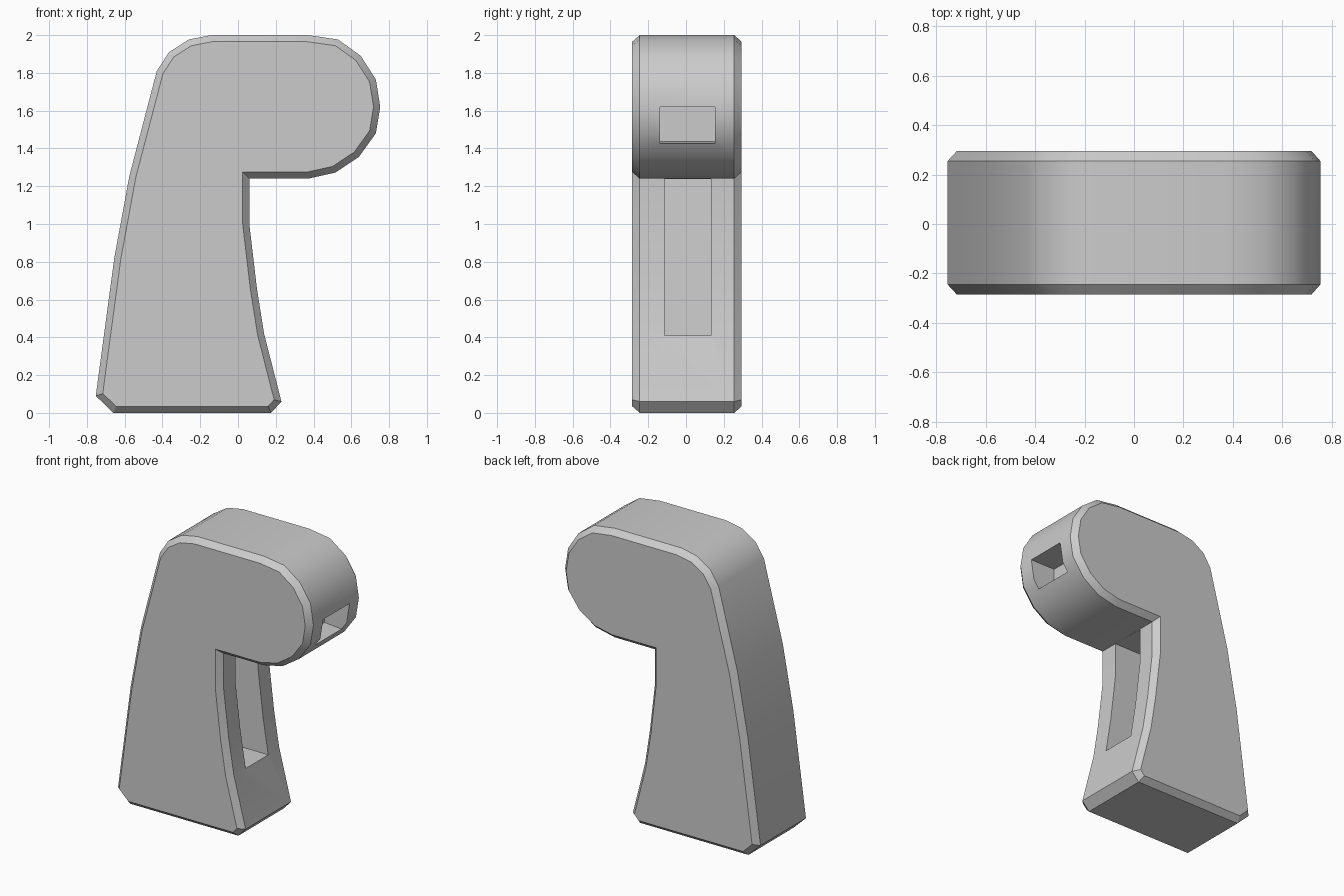
import bpy, bmesh, math
from mathutils import Vector

if "Cube" in bpy.data.objects:
    bpy.data.objects.remove(bpy.data.objects["Cube"])

# Outer silhouette (x, z), counter-clockwise from the base
OUTLINE = [(-0.66, 0), (0.175, 0), (0.23, 0.06), (0.138, 0.42), (0.10, 0.66), (0.06, 1.0),
           (0.06, 1.24), (0.37, 1.24), (0.515, 1.272), (0.64, 1.355),
           (0.73, 1.48), (0.753, 1.62), (0.73, 1.765), (0.65, 1.89),
           (0.53, 1.977), (0.37, 2.0), (-0.14, 2.0), (-0.26, 1.977),
           (-0.365, 1.91), (-0.43, 1.81), (-0.575, 1.255), (-0.655, 0.82),
           (-0.753, 0.09)]


def inset(points, d):
    """Move every side of a closed outline inward by d."""
    result = []
    for i, p in enumerate(points):
        p = Vector(p)
        a = (p - Vector(points[i - 1])).normalized()
        b = (Vector(points[(i + 1) % len(points)]) - p).normalized()
        na, nb = Vector((-a.y, a.x)), Vector((-b.y, b.x))
        result.append(p + (na + nb) * d / (1 + na.dot(nb)))
    return result


def loft(name, sections):
    """Skin a stack of (y, outline) sections into a closed solid."""
    bm = bmesh.new()
    rings = [[bm.verts.new((p[0], y, p[1])) for p in pts] for y, pts in sections]
    n = len(rings[0])
    for r, s in zip(rings, rings[1:]):
        for i in range(n):
            j = (i + 1) % n
            bm.faces.new((r[i], r[j], s[j], s[i]))
    bm.faces.new(rings[0])
    bm.faces.new(rings[-1][::-1])
    bmesh.ops.recalc_face_normals(bm, faces=bm.faces)
    mesh = bpy.data.meshes.new(name)
    bm.to_mesh(mesh)
    bm.free()
    obj = bpy.data.objects.new(name, mesh)
    bpy.context.collection.objects.link(obj)
    return obj


# Chamfered grip and rounded head in one solid
inner = inset(OUTLINE, 0.035)
body = loft("grip_body", [(-0.285, inner), (-0.245, OUTLINE),
                          (0.255, OUTLINE), (0.295, inner)])

# Recesses: long slot in the grip, window in the head
slot_profile = [(-0.17, 0.41), (0.3, 0.41), (0.3, 1.239), (-0.22, 1.239)]
window_profile = [(0.56, 1.437), (0.85, 1.41), (0.85, 1.62), (0.56, 1.62)]
cutters = [loft("grip_slot_cutter", [(-0.115, slot_profile), (0.133, slot_profile)]),
           loft("head_window_cutter", [(-0.137, window_profile), (0.153, window_profile)])]

bpy.context.view_layer.objects.active = body
body.select_set(True)
for cutter in cutters:
    cutter.hide_render = True
    mod = body.modifiers.new(cutter.name, 'BOOLEAN')
    mod.operation = 'DIFFERENCE'
    mod.solver = 'EXACT'
    mod.object = cutter
    bpy.ops.object.modifier_apply(modifier=mod.name)
for cutter in cutters:
    bpy.data.objects.remove(cutter)

# Soft shading around the head, crisp chamfers
bpy.ops.object.shade_smooth_by_angle(angle=math.radians(28))
